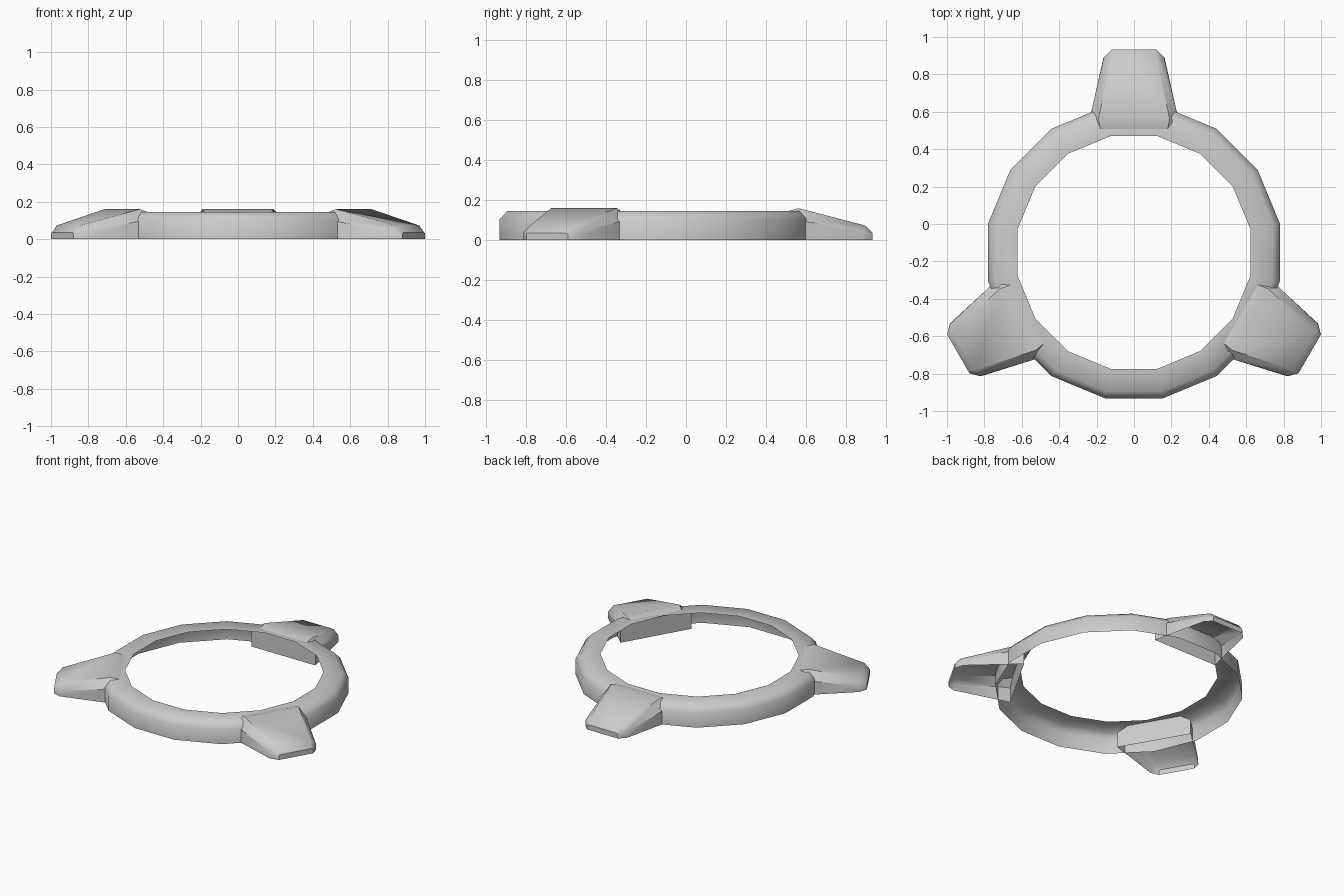
import bpy, bmesh, math

if "Cube" in bpy.data.objects:
    bpy.data.objects.remove(bpy.data.objects["Cube"])

CY = -0.152  # ring centre along y


def finish(name, bm, angle):
    bmesh.ops.recalc_face_normals(bm, faces=bm.faces)
    me = bpy.data.meshes.new(name)
    bm.to_mesh(me)
    bm.free()
    ob = bpy.data.objects.new(name, me)
    bpy.context.collection.objects.link(ob)
    ob.location = (0, CY, 0)
    bpy.ops.object.select_all(action='DESELECT')
    ob.select_set(True)
    bpy.context.view_layer.objects.active = ob
    bpy.ops.object.shade_smooth_by_angle(angle=math.radians(angle))
    return ob


def skin(bm, rows, closed):
    """Bridge equal-length rows of vertices with quads."""
    n = len(rows)
    for i in range(n if closed else n - 1):
        a, b = rows[i], rows[(i + 1) % n]
        for j in range(len(a) - 1):
            bm.faces.new((a[j], b[j], b[j + 1], a[j + 1]))


# 16-sided ring shell, open underneath and on the inside
bm = bmesh.new()
profile = [(0.795, 0), (0.795, 0.105), (0.757, 0.145), (0.635, 0.145)]
rows = []
for k in range(16):
    t = math.radians(11.25 + 22.5 * k)
    rows.append([bm.verts.new((r * math.cos(t), r * math.sin(t), z)) for r, z in profile])
skin(bm, rows, True)
ring = finish("ring", bm, 50)
# outward orientation for the open shell
if sum(p.normal.z for p in ring.data.polygons) < 0:
    ring.data.flip_normals()

# Tapered foot: half sections of (distance, half width, height), mirrored
sections = [
    [(0.66, 0.25, 0), (0.66, 0.25, 0.105), (0.66, 0.18, 0.145)],
    [(0.715, 0.237, 0), (0.715, 0.237, 0.10), (0.715, 0.19, 0.16)],
    [(1.042, 0.163, 0), (1.042, 0.161, 0.04), (1.05, 0.12, 0.073)],
    [(1.085, 0.12, 0), (1.085, 0.12, 0.03), (1.085, 0.11, 0.036)],
]
for i, name in enumerate(("back_foot", "left_foot", "right_foot")):
    bm = bmesh.new()
    rows = []
    for s in sections:
        pts = s + [(r, -w, z) for r, w, z in reversed(s)]
        rows.append([bm.verts.new((w, r, z)) for r, w, z in pts])
    skin(bm, rows, False)
    bm.faces.new(rows[0])
    bm.faces.new(rows[-1])
    foot = finish(name, bm, 40)
    if sum(p.normal.z for p in foot.data.polygons) < 0:
        foot.data.flip_normals()
    foot.rotation_euler.z = math.radians(120 * i)
